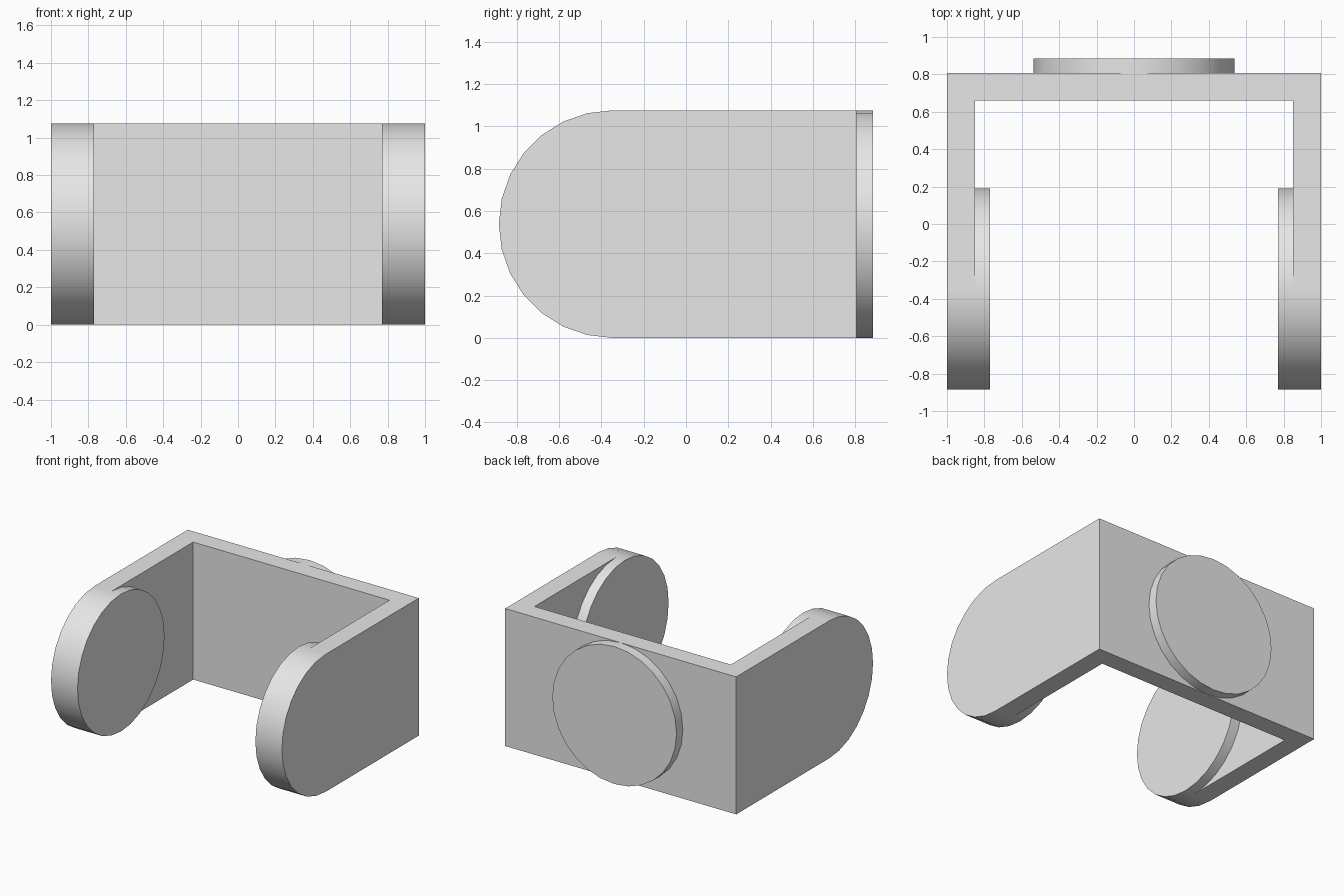
import bpy
import bmesh
import math
from mathutils import Matrix

cube = bpy.data.objects.get("Cube")
if cube:
    bpy.data.objects.remove(cube, do_unlink=True)

RADIUS = 0.538
HEIGHT = 2 * RADIUS
FRONT, BACK = -0.885, 0.885
HUB_Y = FRONT + RADIUS      # centre of the rounded arm ends
WALL_IN, WALL_OUT = 0.66, 0.807
ARM_IN = 0.85

grey = bpy.data.materials.new("light grey")
grey.use_nodes = True
grey.diffuse_color = (0.8, 0.8, 0.8, 1)
grey.node_tree.nodes["Principled BSDF"].inputs["Base Color"].default_value = (0.8, 0.8, 0.8, 1)


def add_object(name, bm):
    bmesh.ops.recalc_face_normals(bm, faces=bm.faces)
    mesh = bpy.data.meshes.new(name)
    bm.to_mesh(mesh)
    bm.free()
    mesh.materials.append(grey)
    obj = bpy.data.objects.new(name, mesh)
    bpy.context.collection.objects.link(obj)
    return obj


def add_disc(name, start, end, centre, axis):
    """Round disc between start and end along the X or Y axis."""
    bm = bmesh.new()
    turn = Matrix.Rotation(math.pi / 2, 4, "Y" if axis == "X" else "X")
    bmesh.ops.create_cone(bm, cap_ends=True, segments=28, radius1=RADIUS,
                          radius2=RADIUS, depth=abs(end - start),
                          matrix=Matrix.Translation(centre) @ turn)
    obj = add_object(name, bm)
    bpy.ops.object.select_all(action="DESELECT")
    obj.select_set(True)
    bpy.context.view_layer.objects.active = obj
    bpy.ops.object.shade_smooth_by_angle(angle=math.radians(30))


# U-shaped frame: back wall with two arms, extruded upward from its outline
half = [(0, WALL_OUT), (1, WALL_OUT), (1, HUB_Y), (ARM_IN, HUB_Y),
        (ARM_IN, WALL_IN), (0, WALL_IN)]
outline = half[1:5] + [(-x, y) for x, y in reversed(half[1:5])]
bm = bmesh.new()
base = bm.faces.new([bm.verts.new((x, y, 0)) for x, y in outline])
grown = bmesh.ops.extrude_face_region(bm, geom=[base])["geom"]
bmesh.ops.translate(bm, vec=(0, 0, HEIGHT),
                    verts=[v for v in grown if isinstance(v, bmesh.types.BMVert)])
add_object("bracket_frame", bm)

# Round hubs that finish the arms and stand proud on the inside
HUB_IN, HUB_OUT = 0.77, 0.9995
for side, sign in (("left", 1), ("right", -1)):
    middle = sign * (HUB_IN + HUB_OUT) / 2
    add_disc(side + "_arm_hub", HUB_IN, HUB_OUT, (middle, HUB_Y, RADIUS), "X")

# Round mounting disc on the back wall
DISC_IN = 0.74
add_disc("back_disc", DISC_IN, BACK, (0, (DISC_IN + BACK) / 2, RADIUS), "Y")
